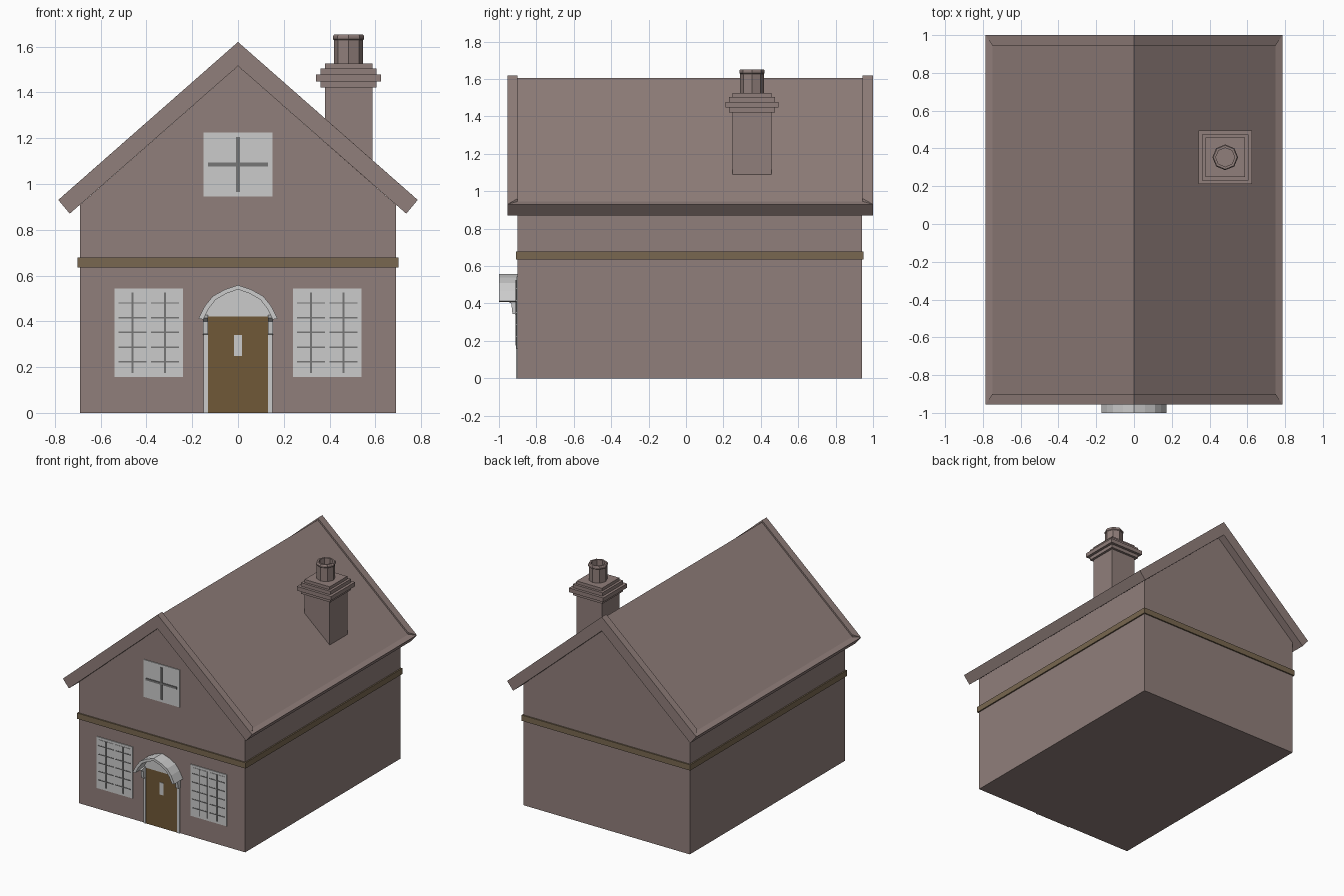
import bpy, bmesh, math

if "Cube" in bpy.data.objects:
    bpy.data.objects.remove(bpy.data.objects["Cube"])


def material(name, rgb):
    m = bpy.data.materials.new(name)
    m.diffuse_color = (*rgb, 1)
    m.use_nodes = True
    m.node_tree.nodes["Principled BSDF"].inputs["Base Color"].default_value = m.diffuse_color
    return m


STONE = material("stone", (0.28, 0.21, 0.196))
WOOD = material("door_wood", (0.16, 0.098, 0.038))
BAND = material("band_wood", (0.19, 0.137, 0.08))
LEAD = material("lead", (0.18, 0.18, 0.18))


def mesh(name, verts, faces, mat=None):
    me = bpy.data.meshes.new(name)
    bm = bmesh.new()
    vs = [bm.verts.new(v) for v in verts]
    for f in faces:
        bm.faces.new([vs[i] for i in f])
    bmesh.ops.remove_doubles(bm, verts=bm.verts, dist=1e-5)
    bmesh.ops.recalc_face_normals(bm, faces=bm.faces)
    bm.to_mesh(me)
    bm.free()
    ob = bpy.data.objects.new(name, me)
    bpy.context.collection.objects.link(ob)
    if mat:
        me.materials.append(mat)
    return ob


def prism(name, profile, y0, y1, mat=None):
    """Extrude an x-z outline along y."""
    n = len(profile)
    verts = [(x, y, z) for y in (y0, y1) for x, z in profile]
    faces = [tuple(range(n)), tuple(range(n, 2 * n))]
    faces += [(i, (i + 1) % n, n + (i + 1) % n, n + i) for i in range(n)]
    return mesh(name, verts, faces, mat)


def box(name, x0, x1, y0, y1, z0, z1, mat=None):
    return prism(name, [(x0, z0), (x1, z0), (x1, z1), (x0, z1)], y0, y1, mat)


def mirrored(right):
    """Complete a right-hand outline, listed from the side to the centre."""
    return right + [(-x, z) for x, z in reversed(right) if x > 0]


FRONT, BACK = -0.90, 0.94

# Walls with gables, and the string course
prism("walls", mirrored([(0.69, 0), (0.69, 0.909), (0, 1.515)]), FRONT, BACK, STONE)
box("string_course", -0.70, 0.70, FRONT - 0.01, BACK + 0.01, 0.635, 0.678, BAND)

# Roof: each slope is sunk between raised verges that are mitred at the eaves
Y0, Y1, V = -0.955, 1.0, 0.055
half = []
for y, yi in ((Y0, Y0 + V), (Y1, Y1 - V)):
    half += [(0, y, 1.62), (0.785, y, 0.93), (0.735, y, 0.87), (0, y, 1.515),
             (0, yi, 1.62), (0.75, yi, 0.961), (0.75, yi, 0.946), (0, yi, 1.605)]
faces = [(0, 1, 2, 3), (0, 4, 5, 1), (4, 7, 6, 5), (5, 6, 1)]
faces += [tuple(i + 8 for i in f) for f in faces]
faces += [(7, 15, 14, 6), (6, 14, 9, 1), (1, 9, 10, 2), (2, 10, 11, 3)]
both = half + [(-x, y, z) for x, y, z in half]
mesh("roof", both, faces + [tuple(i + 16 for i in f) for f in faces], STONE)

# Chimney stack with stepped collars
CX, CY = 0.483, 0.353
steps = [("chimney_stack", 0.104, 0.95, 1.421), ("collar_low", 0.122, 1.421, 1.447),
         ("collar_wide", 0.142, 1.447, 1.478), ("collar_high", 0.122, 1.478, 1.504),
         ("chimney_cap", 0.104, 1.504, 1.526)]
for name, r, z0, z1 in steps:
    box(name, CX - r, CX + r, CY - r, CY + r, z0, z1, STONE)

# Octagonal hollow pot
rings = [(0.064, 1.52), (0.064, 1.628), (0.068, 1.633), (0.068, 1.645), (0.063, 1.652),
         (0.050, 1.652), (0.050, 1.56)]
pv = [(CX + r * math.cos(math.tau * k / 8), CY + r * math.sin(math.tau * k / 8), z)
      for r, z in rings for k in range(8)]
pf = [(8 * j + k, 8 * j + (k + 1) % 8, 8 * j + 8 + (k + 1) % 8, 8 * j + 8 + k)
      for j in range(len(rings) - 1) for k in range(8)]
last = 8 * (len(rings) - 1)
mesh("chimney_pot", pv, pf + [tuple(range(8)), tuple(range(last, last + 8))], STONE)


def bar(name, x0, x1, z0, z1):
    box(name, x0, x1, FRONT - 0.012, FRONT, z0, z1, LEAD)


# Ground floor windows: frame, two casements, glazing bars
for side, s in (("left", -1), ("right", 1)):
    c = 0.39 * s
    box(f"{side}_window_frame", c - 0.15, c + 0.15, FRONT - 0.006, FRONT + 0.02, 0.157, 0.543)
    for t in (-1, 1):
        m = c + 0.071 * t
        box(f"{side}_casement", m - 0.062, m + 0.062, FRONT - 0.009, FRONT, 0.175, 0.525)
        bar(f"{side}_upright_bar", m - 0.004, m + 0.004, 0.175, 0.525)
        for k in range(5):
            z = 0.223 + 0.0643 * k
            bar(f"{side}_cross_bar", m - 0.062, m + 0.062, z - 0.003, z + 0.003)

# Gable window
box("gable_window", -0.15, 0.15, FRONT - 0.006, FRONT + 0.02, 0.945, 1.225)
bar("gable_upright_bar", -0.008, 0.008, 0.965, 1.205)
bar("gable_cross_bar", -0.13, 0.13, 1.077, 1.093)

# Door with letter plate
box("door", -0.131, 0.131, FRONT - 0.005, FRONT + 0.02, 0, 0.424, WOOD)
box("letter_plate", -0.017, 0.017, FRONT - 0.008, FRONT, 0.249, 0.341)

# Door posts and hood brackets
bracket = [(FRONT, 0.34), (FRONT - 0.028, 0.345), (FRONT - 0.034, 0.40),
           (FRONT - 0.06, 0.415), (FRONT, 0.43)]
for side, s in (("left", -1), ("right", 1)):
    x0, x1 = sorted((0.131 * s, 0.15 * s))
    box(f"{side}_door_post", x0, x1, FRONT - 0.009, FRONT + 0.02, 0, 0.42)
    xs = (0.132 * s, 0.152 * s)
    n = len(bracket)
    mesh(f"{side}_bracket", [(x, y, z) for x in xs for y, z in bracket],
         [tuple(range(n)), tuple(range(n, 2 * n))]
         + [(i, (i + 1) % n, n + (i + 1) % n, n + i) for i in range(n)])

# Arched hood over the door, with a panel filling the arch behind
outer = mirrored([(0.173, 0.412), (0.144, 0.468), (0.11, 0.510), (0.057, 0.539), (0, 0.558)])
inner = mirrored([(0.152, 0.408), (0.128, 0.455), (0.098, 0.494), (0.05, 0.522), (0, 0.539)])
prism("door_hood", outer + inner[::-1], -1.0, FRONT + 0.01)
prism("arch_panel", mirrored([(0.150, 0.42), (0.128, 0.455), (0.098, 0.494), (0.05, 0.522),
                              (0, 0.539)]), FRONT - 0.01, FRONT + 0.02)
